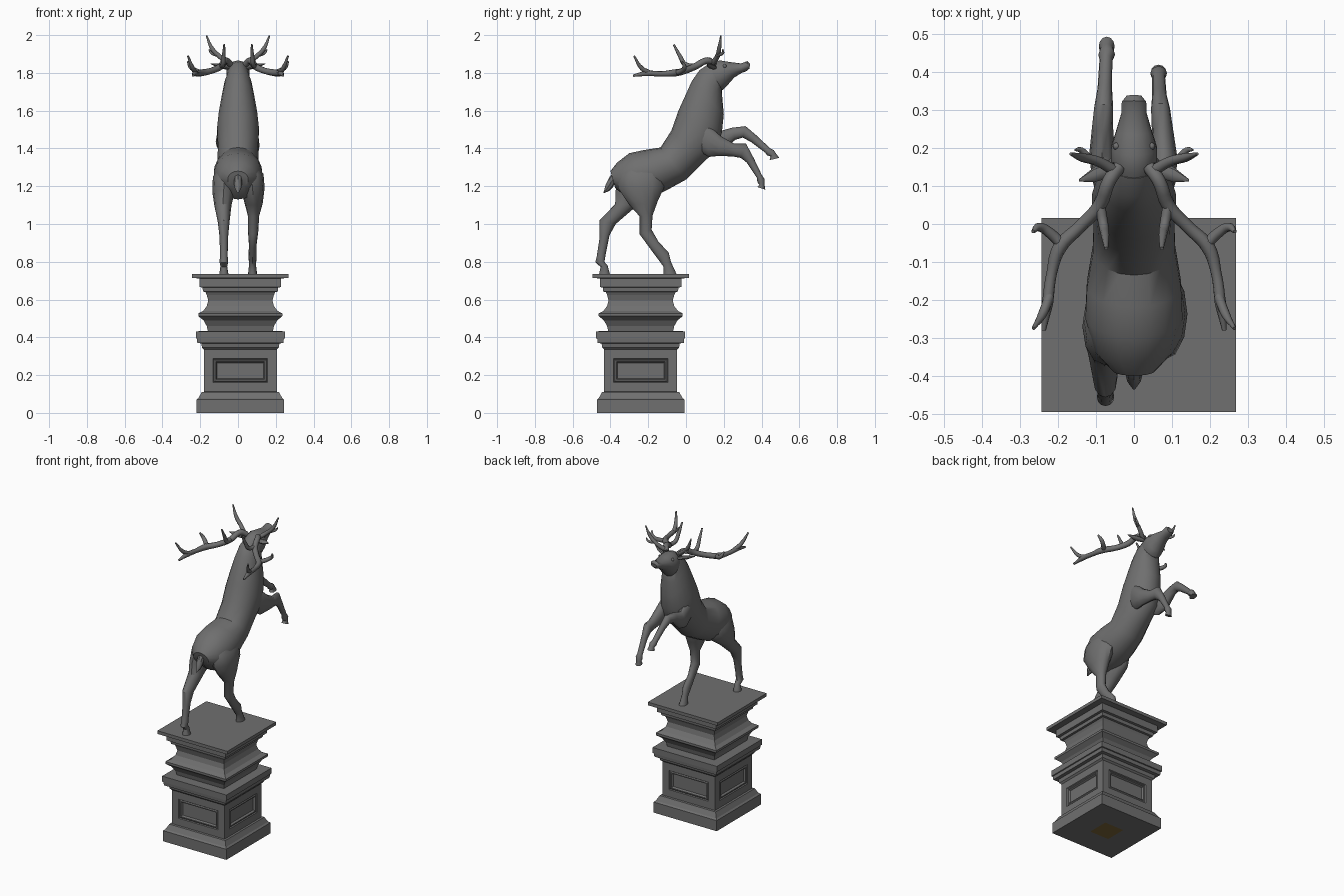
import bpy, bmesh, math
from mathutils import Vector


def material(name, rgb):
    m = bpy.data.materials.new(name)
    m.diffuse_color = (*rgb, 1)
    return m


STONE = material("dark_grey", (.16, .16, .16))
PAD = material("pad_brown", (.2, .13, .04))


def finish(name, bm, angle=40, mat=STONE):
    bmesh.ops.recalc_face_normals(bm, faces=bm.faces)
    me = bpy.data.meshes.new(name)
    bm.to_mesh(me)
    bm.free()
    me.materials.append(mat)
    ob = bpy.data.objects.new(name, me)
    bpy.context.collection.objects.link(ob)
    bpy.ops.object.select_all(action='DESELECT')
    ob.select_set(True)
    bpy.context.view_layer.objects.active = ob
    if angle:
        bpy.ops.object.shade_smooth_by_angle(angle=math.radians(angle))
    return ob


def skin(bm, rings):
    """Bridge vertex rings and cap both ends."""
    loops = [[bm.verts.new(p) for p in r] for r in rings]
    n = len(loops[0])
    bands = [[bm.faces.new((a[i], a[(i + 1) % n], b[(i + 1) % n], b[i])) for i in range(n)]
             for a, b in zip(loops, loops[1:])]
    bm.faces.new(loops[0])
    bm.faces.new(loops[-1])
    return bands


def loft(name, sections, n=14):
    """Elliptical sections: (y1, z1, y2, z2, centre x, half width), edges as seen from the side."""
    rings = []
    for y1, z1, y2, z2, x, w in sections:
        a, b = Vector((x, y1, z1)), Vector((x, y2, z2))
        mid, half = (a + b) / 2, (a - b) / 2
        rings.append([mid + half * math.cos(t) + Vector((w * math.sin(t), 0, 0))
                      for t in (2 * math.pi * i / n for i in range(n))])
    bm = bmesh.new()
    skin(bm, rings)
    return finish(name, bm)


# pedestal: square moulded profile (half width, height)
CX, CY = 0.0125, -0.24
profile = [(.232, 0), (.232, .07), (.222, .078), (.21, .10), (.205, .11), (.193, .112),
           (.193, .335), (.203, .345), (.207, .368), (.228, .37), (.23, .393), (.236, .395),
           (.236, .432), (.172, .433), (.178, .46), (.195, .49), (.222, .512), (.222, .527),
           (.197, .54), (.178, .565), (.17, .595), (.178, .625), (.185, .64), (.198, .642),
           (.2, .664), (.216, .666), (.216, .712), (.256, .714), (.256, .735)]
bm = bmesh.new()
bands = skin(bm, [[(CX + sx * h, CY + sy * h, z) for sx, sy in ((-1, -1), (1, -1), (1, 1), (-1, 1))]
                  for h, z in profile])
bmesh.ops.recalc_face_normals(bm, faces=bm.faces)
# recessed, framed panels on the four sides
for thick, depth in ((.048, 0), (.004, -.006), (.006, .005), (.006, 0), (.006, -.012)):
    bmesh.ops.inset_individual(bm, faces=bands[5], thickness=thick, depth=depth, use_even_offset=True)
finish("pedestal", bm, 0)

# pad under the pedestal
bm = bmesh.new()
bmesh.ops.create_grid(bm, x_segments=1, y_segments=1, size=.07)
bmesh.ops.translate(bm, verts=bm.verts, vec=(CX, CY, -.0005))
finish("base_pad", bm, 0, PAD)

# torso and neck: back edge, belly edge
loft("torso", [
    (-.40, 1.28, -.375, 1.19, 0, .055), (-.365, 1.325, -.30, 1.13, 0, .105),
    (-.30, 1.375, -.18, 1.14, 0, .130), (-.22, 1.392, -.10, 1.18, 0, .126),
    (-.135, 1.405, 0, 1.235, 0, .110), (-.077, 1.495, .08, 1.315, 0, .108),
    (-.04, 1.60, .165, 1.395, 0, .112), (-.008, 1.67, .19, 1.485, 0, .103),
    (.03, 1.755, .20, 1.58, 0, .087), (.072, 1.815, .192, 1.67, 0, .072),
    (.12, 1.847, .19, 1.71, 0, .058)], 18)

# head
loft("head", [
    (.10, 1.825, .165, 1.71, 0, .055), (.135, 1.857, .195, 1.71, 0, .062),
    (.18, 1.866, .22, 1.735, 0, .062), (.235, 1.857, .255, 1.775, 0, .048),
    (.29, 1.85, .295, 1.80, 0, .034), (.325, 1.862, .318, 1.808, 0, .033),
    (.34, 1.848, .335, 1.822, 0, .02)])

# tail
loft("tail", [(-.37, 1.29, -.375, 1.22, 0, .018), (-.405, 1.25, -.39, 1.19, 0, .022),
              (-.425, 1.21, -.405, 1.175, 0, .018), (-.437, 1.165, -.43, 1.165, 0, .004)], 8)

# hind legs: back edge, front edge
loft("hind_leg_right", [
    (-.32, 1.32, -.17, 1.33, .05, .04), (-.355, 1.26, -.12, 1.27, .07, .065),
    (-.36, 1.19, -.115, 1.195, .077, .064), (-.30, 1.10, -.15, 1.12, .083, .048),
    (-.245, 1.04, -.177, 1.045, .082, .03), (-.245, .945, -.182, .97, .08, .027),
    (-.19, .87, -.145, .905, .078, .02), (-.138, .80, -.092, .85, .077, .022),
    (-.12, .775, -.08, .80, .077, .018), (-.12, .735, -.05, .735, .077, .024)], 12)
loft("hind_leg_left", [
    (-.32, 1.32, -.17, 1.33, -.05, .04), (-.355, 1.25, -.14, 1.25, -.07, .063),
    (-.372, 1.18, -.17, 1.16, -.076, .06), (-.375, 1.105, -.256, 1.10, -.08, .046),
    (-.457, 1.02, -.372, 1.0, -.076, .031), (-.457, .93, -.405, .94, -.075, .023),
    (-.473, .825, -.425, .84, -.075, .02), (-.48, .797, -.432, .80, -.075, .023),
    (-.452, .773, -.415, .78, -.075, .018), (-.46, .735, -.403, .735, -.075, .024)], 12)

# raised front legs: upper edge, lower edge
loft("front_leg_left", [
    (.03, 1.55, .05, 1.40, -.065, .025), (.11, 1.53, .13, 1.365, -.077, .034),
    (.175, 1.49, .195, 1.385, -.084, .034), (.245, 1.51, .26, 1.445, -.083, .028),
    (.315, 1.518, .30, 1.458, -.08, .025), (.372, 1.47, .346, 1.433, -.077, .019),
    (.446, 1.40, .42, 1.377, -.074, .017), (.464, 1.392, .43, 1.363, -.072, .022),
    (.475, 1.375, .448, 1.358, -.072, .017), (.494, 1.35, .442, 1.338, -.072, .021)], 12)
loft("front_leg_right", [
    (.03, 1.55, .05, 1.40, .065, .025), (.11, 1.53, .12, 1.355, .077, .034),
    (.185, 1.465, .17, 1.36, .08, .034), (.255, 1.425, .245, 1.358, .075, .028),
    (.318, 1.425, .29, 1.35, .07, .025), (.358, 1.35, .322, 1.325, .067, .019),
    (.402, 1.258, .375, 1.245, .065, .017), (.416, 1.238, .378, 1.222, .065, .022),
    (.415, 1.212, .388, 1.208, .065, .017), (.42, 1.182, .378, 1.196, .065, .021)], 12)

# antlers: bezier tines of (x, y, z, radius), right side; mirrored for the left
tines = [
    # main beam ending in the lower rear point
    [(.04, .15, 1.845, .018), (.065, .115, 1.865, .018), (.09, .05, 1.835, .018),
     (.145, -.01, 1.81, .017), (.195, -.06, 1.80, .019), (.217, -.13, 1.795, .014),
     (.228, -.21, 1.797, .015), (.238, -.28, 1.785, .006)],
    # upper rear point
    [(.223, -.19, 1.80, .013), (.24, -.235, 1.825, .012), (.265, -.275, 1.89, .005)],
    # outer point
    [(.185, -.06, 1.80, .015), (.22, -.025, 1.81, .014), (.25, -.008, 1.83, .012), (.266, -.02, 1.86, .005)],
    # middle upright point
    [(.09, .05, 1.835, .014), (.08, -.005, 1.845, .013), (.076, -.03, 1.885, .011), (.073, -.065, 1.95, .005)],
    # brow points
    [(.05, .14, 1.85, .015), (.095, .165, 1.885, .013), (.135, .175, 1.925, .012), (.167, .185, 1.997, .004)],
    [(.11, .165, 1.895, .01), (.14, .195, 1.905, .008), (.155, .195, 1.925, .003)],
]
for side, s in (("left", -1), ("right", 1)):
    cu = bpy.data.curves.new("antler_" + side, 'CURVE')
    cu.dimensions = '3D'
    cu.bevel_depth = 1
    cu.bevel_resolution = 2
    cu.resolution_u = 4
    cu.use_fill_caps = True
    cu.materials.append(STONE)
    for pts in tines:
        sp = cu.splines.new('BEZIER')
        sp.bezier_points.add(len(pts) - 1)
        for bp, (x, y, z, r) in zip(sp.bezier_points, pts):
            bp.co = (s * x, y, z)
            bp.radius = r
            bp.handle_left_type = bp.handle_right_type = 'AUTO'
    bpy.context.collection.objects.link(bpy.data.objects.new("antler_" + side, cu))

    # ear: flattened leaf pointing outwards
    bm = bmesh.new()
    skin(bm, [[(s * x, y + h * math.cos(t), z + h * .6 * math.sin(t))
               for t in (math.pi * i / 4 for i in range(8))]
              for x, y, z, h in ((.045, .15, 1.825, .012), (.075, .14, 1.832, .021),
                                 (.105, .13, 1.838, .02), (.145, .115, 1.848, .003))])
    finish("ear_" + side, bm)

    # eye
    bm = bmesh.new()
    bmesh.ops.create_uvsphere(bm, u_segments=10, v_segments=6, radius=.01)
    bmesh.ops.translate(bm, verts=bm.verts, vec=(s * .046, .205, 1.835))
    finish("eye_" + side, bm)
